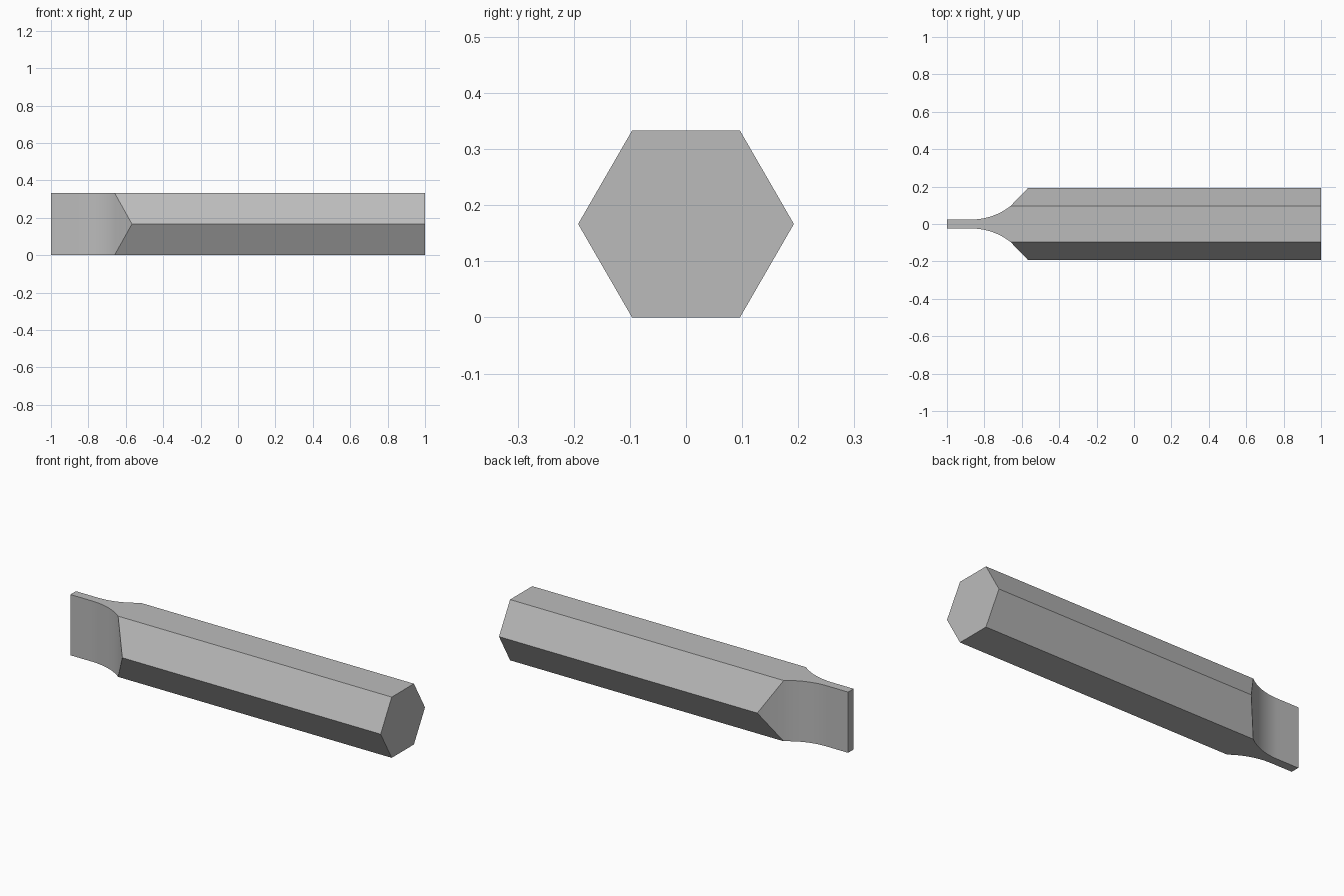
import bpy
import bmesh
import math

cube = bpy.data.objects.get("Cube")
if cube:
    bpy.data.objects.remove(cube, do_unlink=True)

HEIGHT = 0.333
APEX = HEIGHT / math.sqrt(3)      # half width across the hexagon corners
FLAT = APEX / 2                   # half width of the top and bottom flats
TIP = 0.024                       # half thickness of the blade
ARC_START, ARC_END = -0.87, -0.66
APEX_X = -0.567

steel = bpy.data.materials.new("steel_grey")
steel.use_nodes = True
colour = (0.5, 0.5, 0.5, 1)
steel.diffuse_color = colour
steel.node_tree.nodes["Principled BSDF"].inputs["Base Color"].default_value = colour


def extrude_profile(name, points, offset):
    """Make a solid by sweeping a closed outline along an offset."""
    bm = bmesh.new()
    face = bm.faces.new([bm.verts.new(p) for p in points])
    swept = bmesh.ops.extrude_face_region(bm, geom=[face])["geom"]
    verts = [g for g in swept if isinstance(g, bmesh.types.BMVert)]
    bmesh.ops.translate(bm, verts=verts, vec=offset)
    bmesh.ops.recalc_face_normals(bm, faces=bm.faces)
    mesh = bpy.data.meshes.new(name)
    bm.to_mesh(mesh)
    bm.free()
    mesh.materials.append(steel)
    obj = bpy.data.objects.new(name, mesh)
    bpy.context.collection.objects.link(obj)
    return obj


# Hexagonal bar
hexagon = [(-1, APEX * math.cos(math.radians(60 * i)),
            HEIGHT / 2 + APEX * math.sin(math.radians(60 * i))) for i in range(6)]
bar = extrude_profile("chisel_bar", hexagon, (2, 0, 0))

# Plan outline: flat blade, hollow arc, straight shoulder, full-width shank
run, rise = ARC_END - ARC_START, FLAT - TIP
radius = (run ** 2 + rise ** 2) / (2 * rise)
sweep = math.asin(run / radius)
STEPS = 14
side = [(-1.2, TIP)]
for i in range(STEPS + 1):
    a = sweep * i / STEPS
    side.append((ARC_START + radius * math.sin(a), TIP + radius * (1 - math.cos(a))))
slope = (APEX - FLAT) / (APEX_X - ARC_END)
side += [(APEX_X + 0.1, APEX + 0.1 * slope), (1.2, APEX + 0.1 * slope)]
outline = side + [(x, -y) for x, y in reversed(side)]
cutter = extrude_profile("blade_cutter", [(x, y, -0.2) for x, y in outline], (0, 0, 0.8))
cutter.hide_render = True

# Keep only the part of the bar inside the plan outline
cut = bar.modifiers.new("blade_shape", "BOOLEAN")
cut.operation = "INTERSECT"
cut.solver = "EXACT"
cut.object = cutter
bpy.ops.object.select_all(action="DESELECT")
bpy.context.view_layer.objects.active = bar
bar.select_set(True)
bpy.ops.object.modifier_apply(modifier=cut.name)
bpy.data.objects.remove(cutter, do_unlink=True)
bpy.ops.object.shade_smooth_by_angle(angle=math.radians(30))
